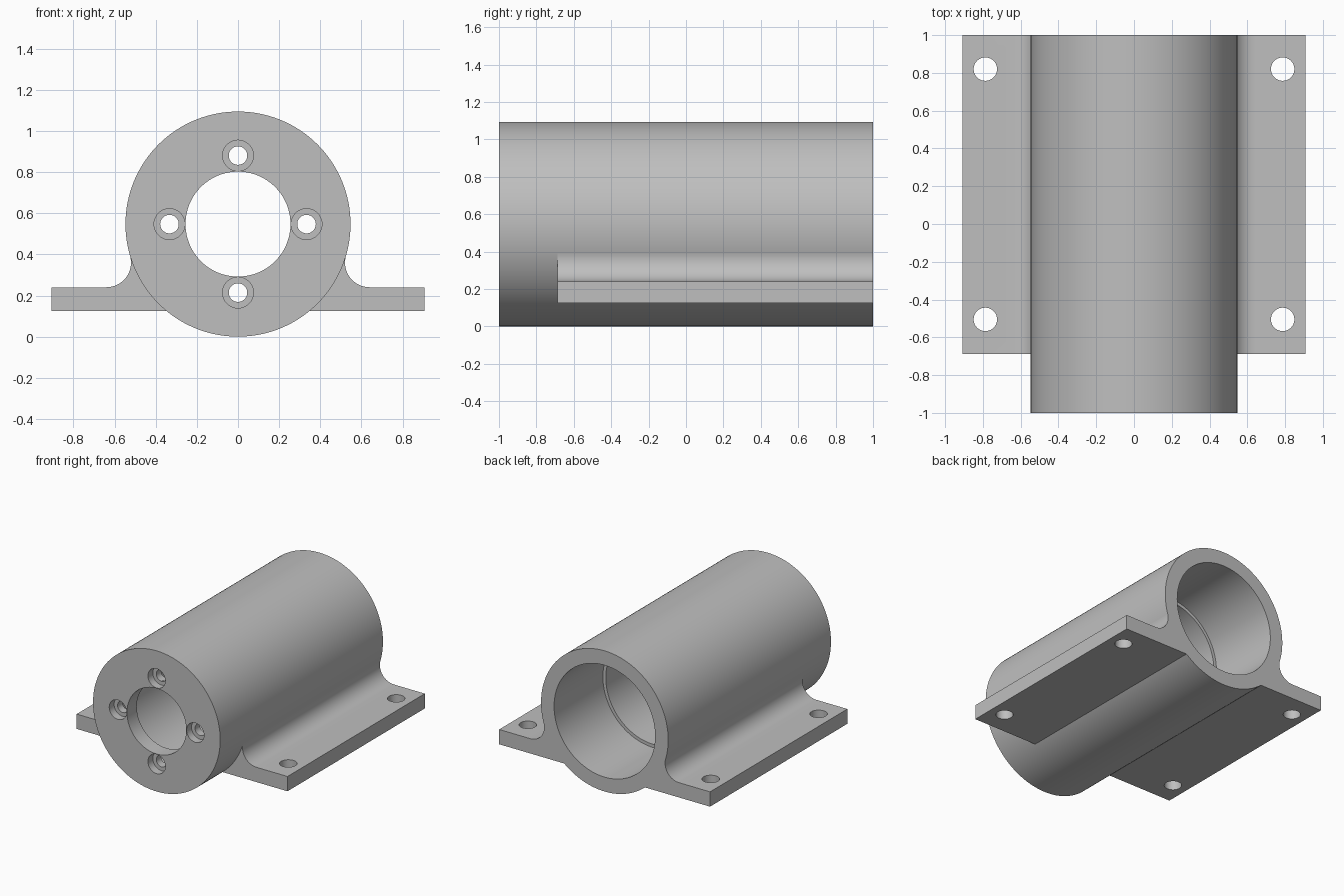
import bpy, bmesh
from math import sin, cos, pi, asin, atan2, hypot, radians

cube = bpy.data.objects.get("Cube")
if cube:
    bpy.data.objects.remove(cube, do_unlink=True)

R = 0.547                # outer radius, also the height of the axis
BOTTOM, TOP = 0.125, 0.24
FRONT, BACK = -0.687, 1.0

grey = bpy.data.materials.new("plain grey")
grey.use_nodes = True
grey.diffuse_color = (0.52, 0.52, 0.52, 1)
grey.node_tree.nodes["Principled BSDF"].inputs["Base Color"].default_value = (0.52, 0.52, 0.52, 1)


def make_object(name, bm):
    bmesh.ops.recalc_face_normals(bm, faces=bm.faces)
    mesh = bpy.data.meshes.new(name)
    bm.to_mesh(mesh)
    bm.free()
    mesh.materials.append(grey)
    obj = bpy.data.objects.new(name, mesh)
    bpy.context.collection.objects.link(obj)
    return obj


def lathe(name, profile, x=0, z=0, steps=48):
    """Turn a closed (radius, y) profile around an axis along y."""
    bm = bmesh.new()
    rings = []
    for i in range(steps):
        a = 2 * pi * i / steps
        rings.append([bm.verts.new((x + r * cos(a), y, z + r * sin(a))) for r, y in profile])
    n = len(profile)
    for i in range(steps):
        p, q = rings[i], rings[(i + 1) % steps]
        for j in range(n):
            k = (j + 1) % n
            bm.faces.new((p[j], p[k], q[k], q[j]))
    return make_object(name, bm)


def rod(name, radius, start, end, x, z):
    """Solid round cutter along y."""
    bm = bmesh.new()
    ring = [bm.verts.new((x + radius * cos(2 * pi * i / 40), start,
                          z + radius * sin(2 * pi * i / 40))) for i in range(40)]
    extrude(bm, bm.faces.new(ring), (0, end - start, 0))
    return make_object(name, bm)


def extrude(bm, face, offset):
    new = bmesh.ops.extrude_face_region(bm, geom=[face], use_keep_orig=True)["geom"]
    bmesh.ops.translate(bm, vec=offset, verts=[v for v in new if isinstance(v, bmesh.types.BMVert)])


def select_only(obj):
    bpy.ops.object.select_all(action="DESELECT")
    obj.select_set(True)
    bpy.context.view_layer.objects.active = obj


def cut(obj, cutters):
    select_only(obj)
    for cutter in cutters:
        mod = obj.modifiers.new("hole", "BOOLEAN")
        mod.operation, mod.solver, mod.object = "DIFFERENCE", "EXACT", cutter
        bpy.ops.object.modifier_apply(modifier=mod.name)
        bpy.data.objects.remove(cutter, do_unlink=True)
    bpy.ops.object.shade_smooth_by_angle(angle=radians(30))


# Hollow housing: front plate with centre hole, stepped bore open at the back
housing = lathe("housing", [(R, -1), (R, 1), (0.435, 1), (0.435, 0.4), (0.41, 0.4),
                            (0.41, -0.88), (0.255, -0.88), (0.255, -1)], z=R, steps=128)

# Four counterbored screw holes in the front plate
cutters = []
for i in range(4):
    x, z = 0.333 * cos(i * pi / 2), R + 0.333 * sin(i * pi / 2)
    cutters.append(rod("screw_hole_cutter", 0.045, -1.1, -0.8, x, z))
    cutters.append(rod("counterbore_cutter", 0.075, -1.1, -0.94, x, z))
cut(housing, cutters)

# Side flanges with a fillet running up into the housing
FILLET, FX = 0.12, 0.64
drop = R - TOP - FILLET
tangent = atan2(drop, FX)


def flange(name, side):
    outline = [(0.907, BOTTOM), (0.907, TOP)]
    for i in range(17):
        a = 1.5 * pi + (pi - tangent - 1.5 * pi) * i / 16
        outline.append((FX + FILLET * cos(a), TOP + FILLET + FILLET * sin(a)))
    inner = R - 0.006
    low = asin((BOTTOM - R) / inner)
    for i in range(13):
        a = -tangent + (low + tangent) * i / 12
        outline.append((inner * cos(a), R + inner * sin(a)))
    bm = bmesh.new()
    face = bm.faces.new([bm.verts.new((side * x, FRONT, z)) for x, z in outline])
    extrude(bm, face, (0, BACK - FRONT, 0))
    obj = make_object(name, bm)
    holes = []
    for y in (-0.505, 0.82):
        bm = bmesh.new()
        bmesh.ops.create_cone(bm, cap_ends=True, segments=40, radius1=0.062, radius2=0.062, depth=0.4)
        bmesh.ops.translate(bm, vec=(side * 0.787, y, 0.18), verts=bm.verts)
        holes.append(make_object("bolt_hole_cutter", bm))
    cut(obj, holes)


flange("left_flange", 1)
flange("right_flange", -1)
